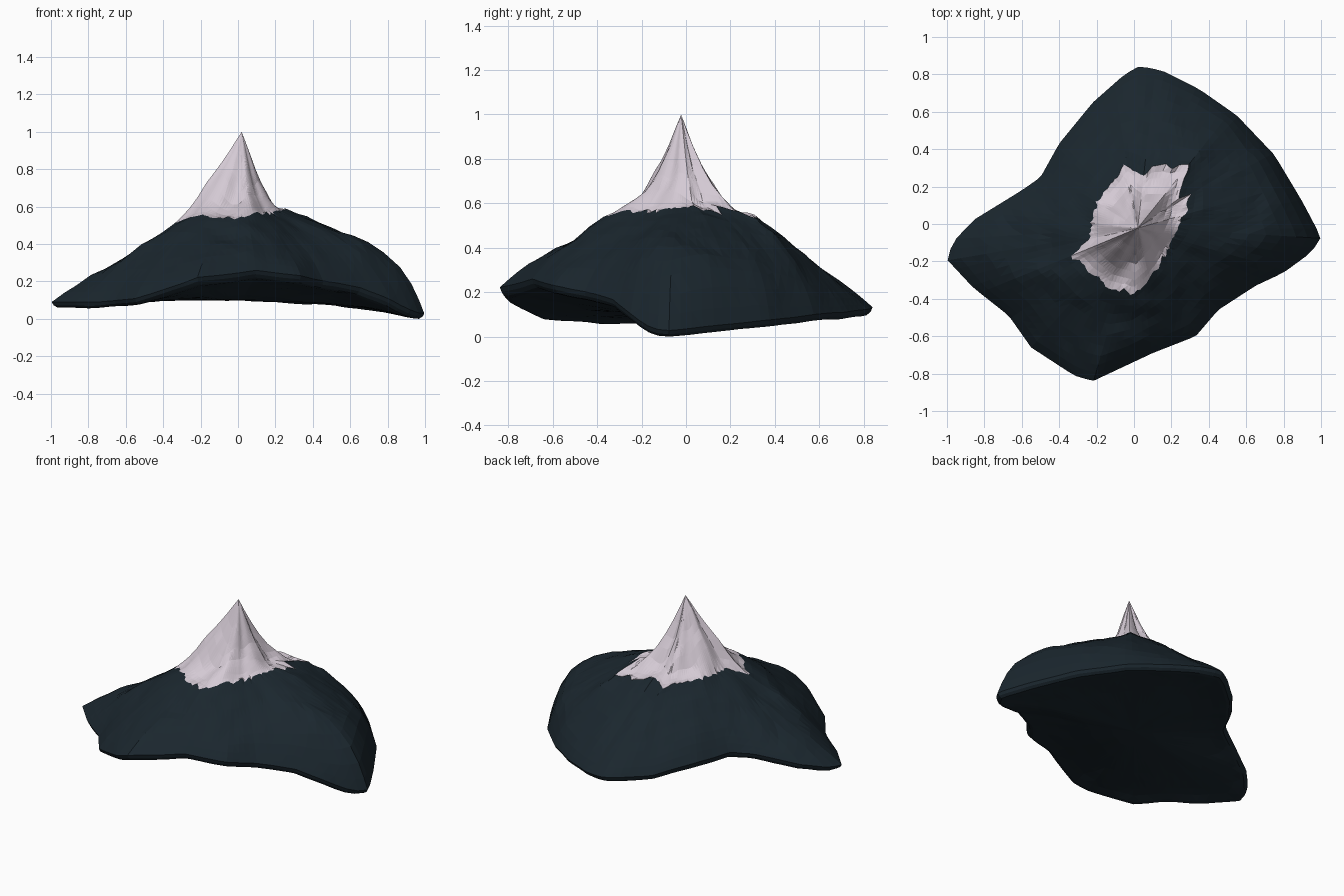
import bpy, bmesh, math, random
from mathutils import Vector, noise

if "Cube" in bpy.data.objects:
    bpy.data.objects.remove(bpy.data.objects["Cube"])

random.seed(4)
N = 112
PEAK = Vector((0.02, -0.022, 1.01))

# Island outline: x, y, lip height, slope bulge (1 = straight flank)
RIM = [(-1, -.19, .10, 1), (-.86, -.34, .10, 1.2), (-.67, -.49, .105, 1.4),
       (-.55, -.66, .12, 1.4), (-.32, -.81, .19, 1.2), (-.22, -.84, .23, 1),
       (.10, -.69, .27, 1.2), (.33, -.60, .24, 1.3), (.45, -.46, .215, 1.4),
       (.65, -.33, .18, 1.6), (.80, -.26, .12, 1.8), (.95, -.15, .045, 1.9),
       (1, -.07, .037, 1.9), (.90, .12, .06, 1.9), (.75, .37, .085, 1.8),
       (.55, .58, .11, 1.6), (.35, .72, .12, 1.3), (.15, .82, .135, 1.1),
       (.03, .845, .145, 1), (-.05, .80, .14, 1), (-.22, .65, .145, 1.1),
       (-.40, .43, .20, 1.2), (-.50, .25, .22, 1.2), (-.60, .18, .21, 1.1),
       (-.86, .02, .145, 1), (-.97, -.10, .11, 1)]
# Snow line: x, y, height, summit concavity exponent
SNOW = [(-.33, -.17, .53, 1.05), (-.25, -.25, .55, 1.4), (-.15, -.33, .55, 1.8),
        (0, -.37, .55, 2.1), (.08, -.30, .56, 1.9), (.15, -.20, .57, 1.7),
        (.22, -.06, .585, 1.6), (.27, .05, .595, 1.7), (.24, .13, .60, 2.1),
        (.30, .17, .56, 2.3), (.29, .31, .55, 2.3), (.10, .31, .56, 2.4),
        (.05, .25, .57, 2.2), (-.04, .32, .55, 2.2), (-.09, .25, .57, 1.9),
        (-.20, .12, .57, 1.3), (-.23, 0, .57, 1.05), (-.24, -.08, .57, 1.05)]


def around(loop):
    """Resample a loop at N even angles about the peak."""
    def ang(p):
        return math.atan2(p[1] - PEAK.y, p[0] - PEAK.x) % math.tau
    pts = sorted(loop, key=ang)
    out = []
    for i in range(N):
        a = math.tau * i / N
        for k in range(len(pts)):
            p, q = pts[k], pts[(k + 1) % len(pts)]
            span = (ang(q) - ang(p)) % math.tau
            off = (a - ang(p)) % math.tau
            if off <= span:
                u = off / span
                out.append([s + (e - s) * u for s, e in zip(p, q)])
                break
    return out


def rough(v, amount):
    """Craggy, angular displacement."""
    n = noise.noise(v * 5) + 0.6 * noise.noise(v * 10 + Vector((3, 1, 7)))
    return v + Vector((0, 0, n * amount))


def loft(name, rings, mat, start=None, end=None):
    """Skin closed rings, with optional tip vertices at either end."""
    bm = bmesh.new()
    loops = [[bm.verts.new(p) for p in r] for r in rings]
    for a, b in zip(loops, loops[1:]):
        for i in range(N):
            j = (i + 1) % N
            bm.faces.new((a[i], b[i], b[j], a[j]))
    if start is not None:
        tip = bm.verts.new(start)
        for i in range(N):
            bm.faces.new((tip, loops[0][i], loops[0][(i + 1) % N]))
    if end is not None:
        tip = bm.verts.new(end)
        for i in range(N):
            bm.faces.new((tip, loops[-1][(i + 1) % N], loops[-1][i]))
    bmesh.ops.triangulate(bm, faces=bm.faces[:])
    me = bpy.data.meshes.new(name)
    bm.to_mesh(me)
    bm.free()
    me.materials.append(mat)
    ob = bpy.data.objects.new(name, me)
    bpy.context.collection.objects.link(ob)
    return ob


def material(name, rgb):
    m = bpy.data.materials.new(name)
    m.diffuse_color = (*rgb, 1)
    m.use_nodes = True
    m.node_tree.nodes["Principled BSDF"].inputs["Base Color"].default_value = m.diffuse_color
    return m


rock = material("dark_slate_rock", (.0105, .0195, .027))
white = material("pale_snow", (.66, .59, .66))

rim, snow = around(RIM), around(SNOW)
# Ragged snow edge: radial jitter, strongest at the snow line itself
jag = [.06 * noise.noise(Vector((i * .45, 2, 5))) + random.uniform(-.035, .035)
       for i in range(N)]

# Steep concave summit with ridges and gullies
cap = []
for t in (.08, .18, .3, .42, .55, .68, .8, .9, 1):
    ring = []
    for i, s in enumerate(snow):
        k = t * (1 + jag[i] * t ** 12)
        d = 1 - (1 - t) ** s[3]
        p = Vector((PEAK.x + (s[0] - PEAK.x) * k, PEAK.y + (s[1] - PEAK.y) * k,
                    PEAK.z + (s[2] - PEAK.z) * d - .2 * jag[i] * t ** 12))
        p.z += .014 * math.cos(6 * math.tau * i / N + 2 * t) * math.sin(math.pi * t)
        ring.append(rough(p, .035 * math.sin(math.pi * t) + .012 * t))
    cap.append(ring)
loft("snow_cap", cap, white, start=PEAK)

# Rock flanks: sloping shoulders that fall away more steeply at the lip,
# most sharply on the east side
body = [cap[-1]]
for t in (.08, .17, .27, .38, .5, .62, .73, .83, .91, .965, 1):
    ring = []
    for i, (r, s) in enumerate(zip(rim, snow)):
        east = max(0, math.cos(math.tau * i / N - .3)) ** 8
        a = 1 - (r[3] - 1) * .61 + .1 * east
        drop = a * t + (1 - a) * t ** (3 + 6 * east)
        p = Vector([s[c] + (r[c] - s[c]) * t for c in (0, 1)]
                   + [s[2] + (r[2] - s[2]) * drop])
        p.z += .012 * math.sin(math.pi * t ** 3)
        ring.append(rough(p, .012 + .014 * math.sin(math.pi * t) - .008 * t))
    body.append(ring)

# Rounded lip and nearly level underside curving up to the raised edges
base = Vector((0, 0, .11))
for t, drop in ((.99, .018), (.97, .03), (.94, .03), (.87, .02), (.8, .012),
                (.7, .005), (.6, 0), (.4, 0), (.2, 0)):
    ring = []
    for r in rim:
        p = base.lerp(Vector(r[:3]), t)
        p.z = base.z + (r[2] - base.z) * t ** 1.8 - drop
        ring.append(rough(p, .006))
    body.append(ring)
loft("mountain_rock", body, rock, end=base)

# Stand the model on z = 0
obs = [o for o in bpy.data.objects if o.type == 'MESH']
low = min(v.co.z for o in obs for v in o.data.vertices)
for o in obs:
    for v in o.data.vertices:
        v.co.z -= low
